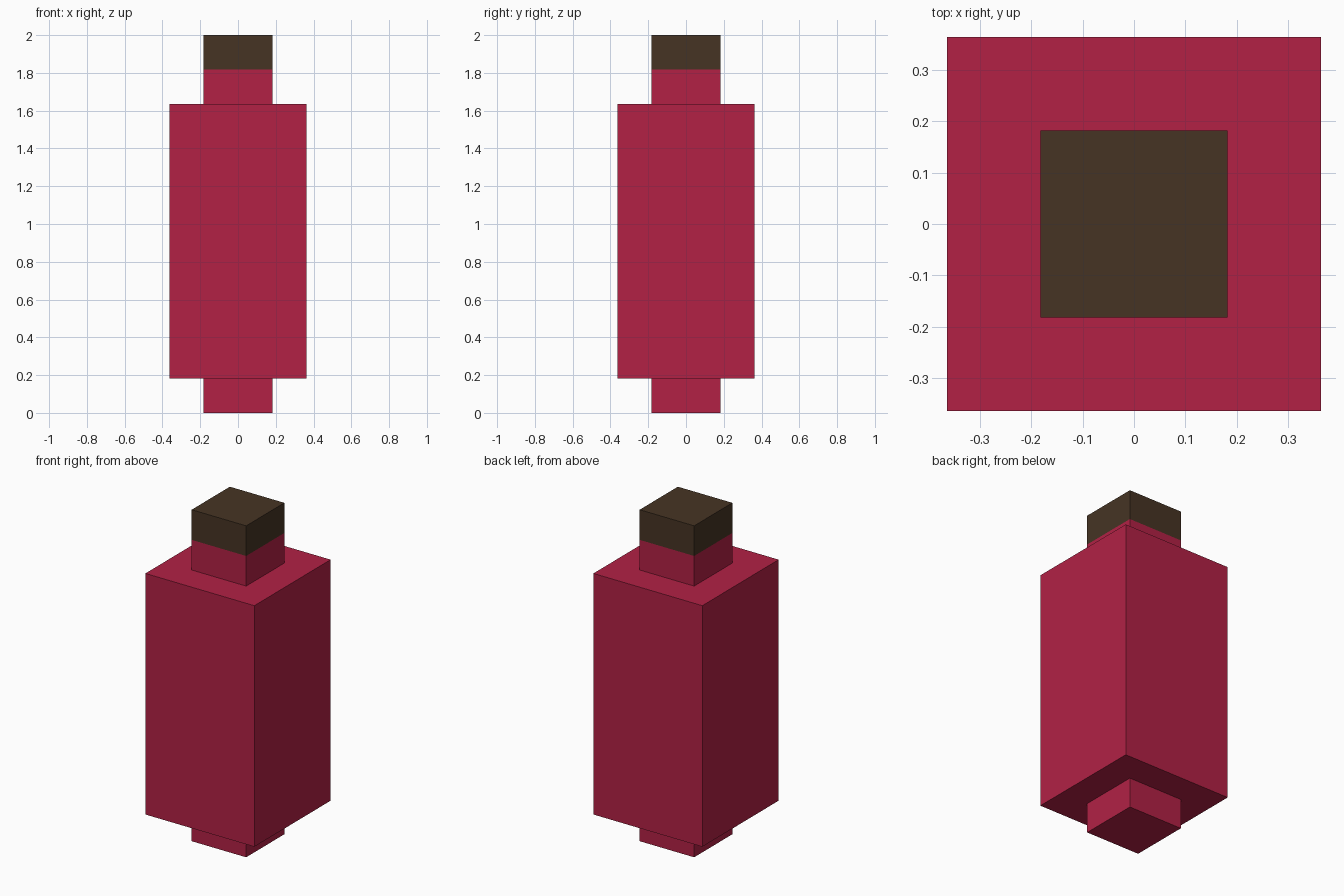
import bpy

cube = bpy.data.objects.get("Cube")
if cube:
    bpy.data.objects.remove(cube, do_unlink=True)

U = 2 / 11  # grid unit: the whole model is 11 units tall


def material(name, rgb):
    mat = bpy.data.materials.new(name)
    mat.use_nodes = True
    mat.diffuse_color = (*rgb, 1)
    bsdf = next(n for n in mat.node_tree.nodes if n.type == 'BSDF_PRINCIPLED')
    bsdf.inputs["Base Color"].default_value = (*rgb, 1)
    return mat


def block(name, width, bottom, top, mat):
    """Square block centred on the vertical axis, sizes in grid units."""
    bpy.ops.mesh.primitive_cube_add(size=1, location=(0, 0, (bottom + top) / 2 * U))
    obj = bpy.context.object
    obj.name = obj.data.name = name
    obj.scale = (width * U, width * U, (top - bottom) * U)
    bpy.ops.object.transform_apply(location=False, rotation=False, scale=True)
    obj.data.materials.append(mat)
    return obj


red = material("crimson red", (0.445, 0.0152, 0.0595))
brown = material("dark brown", (0.0612, 0.0343, 0.0176))

# Stacked from the ground up
block("base_stub", 2, 0, 1, red)
block("body", 4, 1, 9, red)
block("neck", 2, 9, 10, red)
block("cap", 2, 10, 11, brown)
